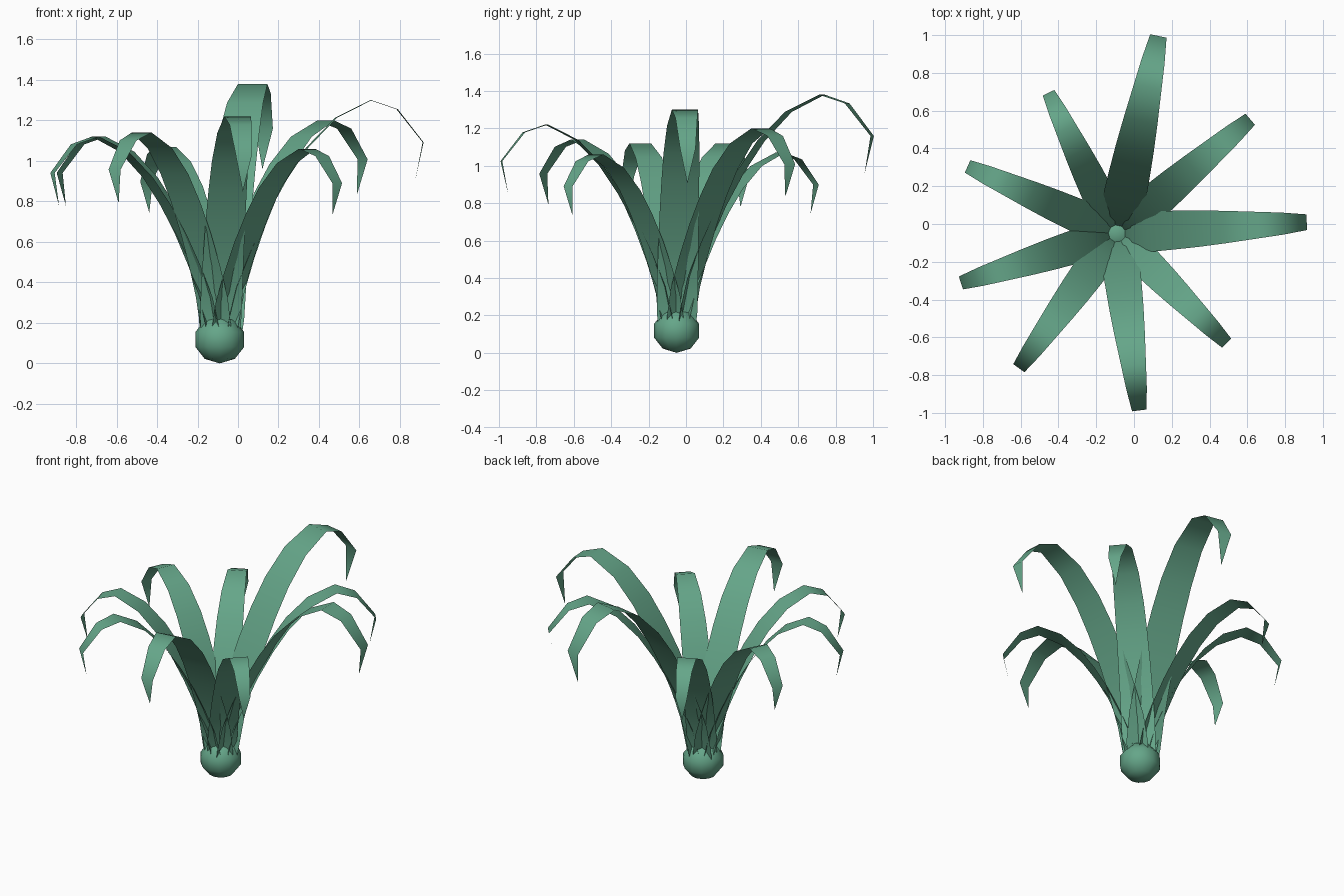
import bpy, bmesh, math
from mathutils import Vector

if "Cube" in bpy.data.objects:
    bpy.data.objects.remove(bpy.data.objects["Cube"])

CENTRE = Vector((-0.09, -0.05, 0))

green = bpy.data.materials.new("leaf green")
green.diffuse_color = (0.13, 0.38, 0.25, 1)
green.use_nodes = True
green.node_tree.nodes["Principled BSDF"].inputs["Base Color"].default_value = green.diffuse_color

# Arching leaf shape: distance from the middle, height, half width
PROFILE = [
    (0.016, 0.05, 0.070), (0.030, 0.16, 0.083), (0.060, 0.29, 0.085),
    (0.115, 0.43, 0.083), (0.180, 0.57, 0.081), (0.252, 0.70, 0.078),
    (0.333, 0.82, 0.074), (0.442, 0.933, 0.066), (0.575, 1.00, 0.054),
    (0.675, 0.966, 0.045), (0.774, 0.84, 0.032), (0.744, 0.695, 0.0),
]

# Direction of each leaf in plan, and its size
LEAVES = [
    (0.22, 1.05, 1.38), (0.70, 0.60, 1.20), (1.01, 0.06, 1.30),
    (0.57, -0.57, 1.06), (0.12, -0.95, 1.22), (-0.51, -0.70, 1.14),
    (-0.82, -0.26, 1.12), (-0.78, 0.35, 1.12), (-0.36, 0.74, 1.07),
]


def finish(name, bm):
    mesh = bpy.data.meshes.new(name)
    for f in bm.faces:
        f.smooth = True
    bm.to_mesh(mesh)
    bm.free()
    mesh.materials.append(green)
    obj = bpy.data.objects.new(name, mesh)
    obj.location = CENTRE
    bpy.context.collection.objects.link(obj)
    return obj


def leaf(name, dx, dy, size):
    """Flat ribbon that rises, arches over and ends in a point."""
    out = Vector((dx, dy, 0)).normalized()
    side = Vector((-out.y, out.x, 0))
    bm = bmesh.new()
    previous = None
    for r, z, w in PROFILE:
        mid = (out * r + Vector((0, 0, z))) * size
        offsets = (-w, w) if w else (0,)
        row = [bm.verts.new(mid + side * (o * size)) for o in offsets]
        if previous:
            bm.faces.new([previous[0]] + row + [previous[1]])
        previous = row
    # upper side faces up and towards the middle
    bm.normal_update()
    bm.faces.ensure_lookup_table()
    if bm.faces[4].normal.z < 0:
        bmesh.ops.reverse_faces(bm, faces=bm.faces[:])
    finish(name, bm)


# Rosette of leaves
for i, (dx, dy, size) in enumerate(LEAVES):
    leaf(f"leaf_{i + 1}", dx, dy, size)

# Round bulb at the base
bm = bmesh.new()
bmesh.ops.create_uvsphere(bm, u_segments=12, v_segments=5, radius=0.127)
for v in bm.verts:
    v.co.z = v.co.z * 0.93 + 0.118
bulb = finish("bulb", bm)
